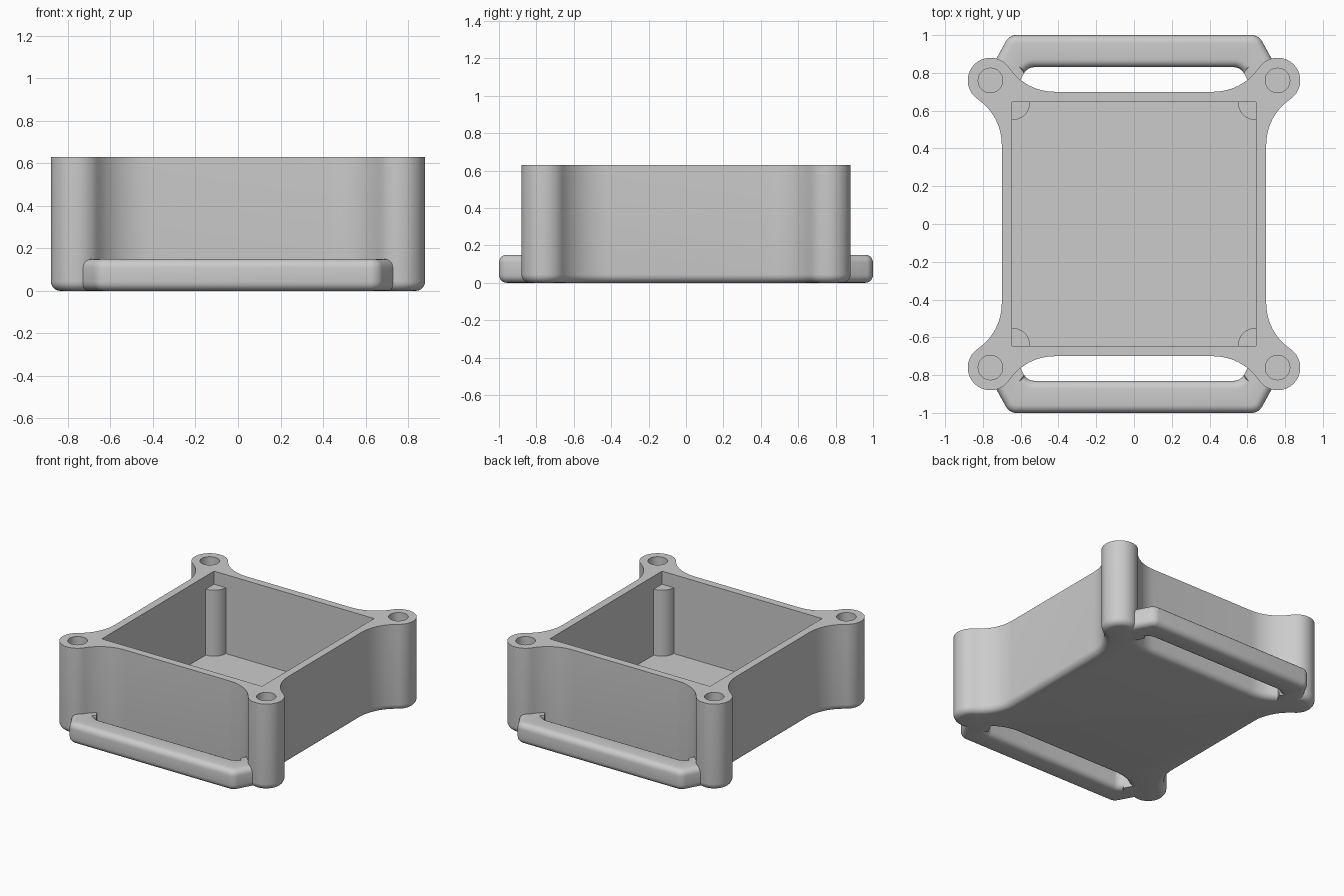
import bpy, bmesh
from math import sin, cos, pi, radians, atan2
from mathutils import Vector

cube = bpy.data.objects.get("Cube")
if cube:
    bpy.data.objects.remove(cube)

WALL, CAVITY, HEIGHT, FLOOR = 0.70, 0.645, 0.63, 0.055
BOSS, BOSS_R, HOLE_R = 0.76, 0.12, 0.065
POST_R, POST_TOP = 0.095, 0.535
FILLET_START, ROUND = 0.42, 0.045
# Radius that makes the fillet tangent to both the wall and the corner boss
FILLET_R = ((BOSS - FILLET_START) ** 2 + (BOSS - WALL) ** 2 - BOSS_R ** 2) / (2 * (WALL - BOSS + BOSS_R) + 4 * (BOSS - WALL))

grey = bpy.data.materials.new("plain grey")
grey.use_nodes = True
grey.diffuse_color = (0.6, 0.6, 0.6, 1)
grey.node_tree.nodes["Principled BSDF"].inputs["Base Color"].default_value = (0.6, 0.6, 0.6, 1)


def arc(cx, cy, r, start, end, steps):
    angles = [start + (end - start) * i / steps for i in range(steps + 1)]
    return [(cx + r * cos(a), cy + r * sin(a)) for a in angles]


def four_fold(points):
    """Repeat one quadrant of an outline around the centre."""
    out = []
    for _ in range(4):
        out += points
        points = [(-y, x) for x, y in points]
    return out


def body_outline(inset):
    """Square wall flowing through concave fillets into round bosses."""
    c = WALL + FILLET_R
    a = atan2(BOSS - FILLET_START, BOSS - c)
    r = FILLET_R + inset
    quadrant = arc(c, FILLET_START, r, pi, a, 12)
    quadrant += arc(BOSS, BOSS, BOSS_R - inset, a - pi, 1.5 * pi - a, 28)[1:-1]
    quadrant += arc(FILLET_START, c, r, pi / 2 - a, -pi / 2, 12)
    return four_fold(quadrant)


def add_object(name, bm):
    bmesh.ops.recalc_face_normals(bm, faces=bm.faces)
    mesh = bpy.data.meshes.new(name)
    bm.to_mesh(mesh)
    bm.free()
    mesh.materials.append(grey)
    obj = bpy.data.objects.new(name, mesh)
    bpy.context.collection.objects.link(obj)
    return obj


def loft(layers):
    """Closed solid through (outline, z) layers with equal point counts."""
    bm = bmesh.new()
    rings = [[bm.verts.new((x, y, z)) for x, y in pts] for pts, z in layers]
    n = len(rings[0])
    for low, high in zip(rings, rings[1:]):
        for i in range(n):
            j = (i + 1) % n
            bm.faces.new((low[i], low[j], high[j], high[i]))
    bm.faces.new(rings[0][::-1])
    bm.faces.new(rings[-1])
    return bm


def smooth(obj):
    bpy.ops.object.select_all(action='DESELECT')
    obj.select_set(True)
    bpy.context.view_layer.objects.active = obj
    bpy.ops.object.shade_smooth_by_angle(angle=radians(30))


def cut(obj, outline, bottom, top):
    cutter = add_object("cutter", loft([(outline, bottom), (outline, top)]))
    cutter.hide_render = True
    mod = obj.modifiers.new("cut", 'BOOLEAN')
    mod.operation, mod.solver, mod.object = 'DIFFERENCE', 'EXACT', cutter
    bpy.context.view_layer.objects.active = obj
    bpy.ops.object.modifier_apply(modifier=mod.name)
    bpy.data.objects.remove(cutter)


# Case body with a rounded lower edge
layers = []
for k in range(7):
    t = k / 6 * pi / 2
    inset = ROUND * (1 - sin(t))
    layers.append((body_outline(inset), ROUND * (1 - cos(t))))
layers.append((body_outline(0), HEIGHT))
body = add_object("case_body", loft(layers))

# Cavity: the lower part leaves a quarter-round post in each corner
posts = four_fold(arc(CAVITY, CAVITY, POST_R, 1.5 * pi, pi, 12))
cut(body, posts, FLOOR, POST_TOP + 0.03)
cut(body, four_fold([(CAVITY, CAVITY)]), POST_TOP, HEIGHT + 0.1)

# Blind screw holes in the bosses
for sx in (-1, 1):
    for sy in (-1, 1):
        circle = arc(sx * BOSS, sy * BOSS, HOLE_R, 0, 2 * pi, 32)[:-1]
        cut(body, circle, 0.2, HEIGHT + 0.1)
smooth(body)


# Strap bars at the front and back
def strap_bar(name, side):
    half = [(0.63, 0.71), (0.77, 0.80), (0.66, 1.0)]
    inner = (0.565, 0.83)
    pts = [inner] + half + [(-x, y) for x, y in half[::-1] + [inner]]
    pts = [(x, y * side) for x, y in pts]
    bm = loft([(pts, 0), (pts, 0.15)])
    bmesh.ops.recalc_face_normals(bm, faces=bm.faces)
    # Round the bends seen from above, then every long edge
    bends = [e for e in bm.edges
             if abs(e.verts[0].co.z - e.verts[1].co.z) > 0.1 and abs(e.verts[0].co.y) > 0.82]
    bmesh.ops.bevel(bm, geom=bends, offset=0.035, offset_type='OFFSET',
                    segments=6, profile=0.5, affect='EDGES')
    rims = [e for e in bm.edges if abs(e.verts[0].co.z - e.verts[1].co.z) < 0.01
            and max(abs(v.co.y) for v in e.verts) > 0.805]
    bmesh.ops.bevel(bm, geom=rims, offset=0.042, offset_type='OFFSET',
                    segments=5, profile=0.5, affect='EDGES')
    smooth(add_object(name, bm))


strap_bar("front_strap_bar", -1)
strap_bar("back_strap_bar", 1)
